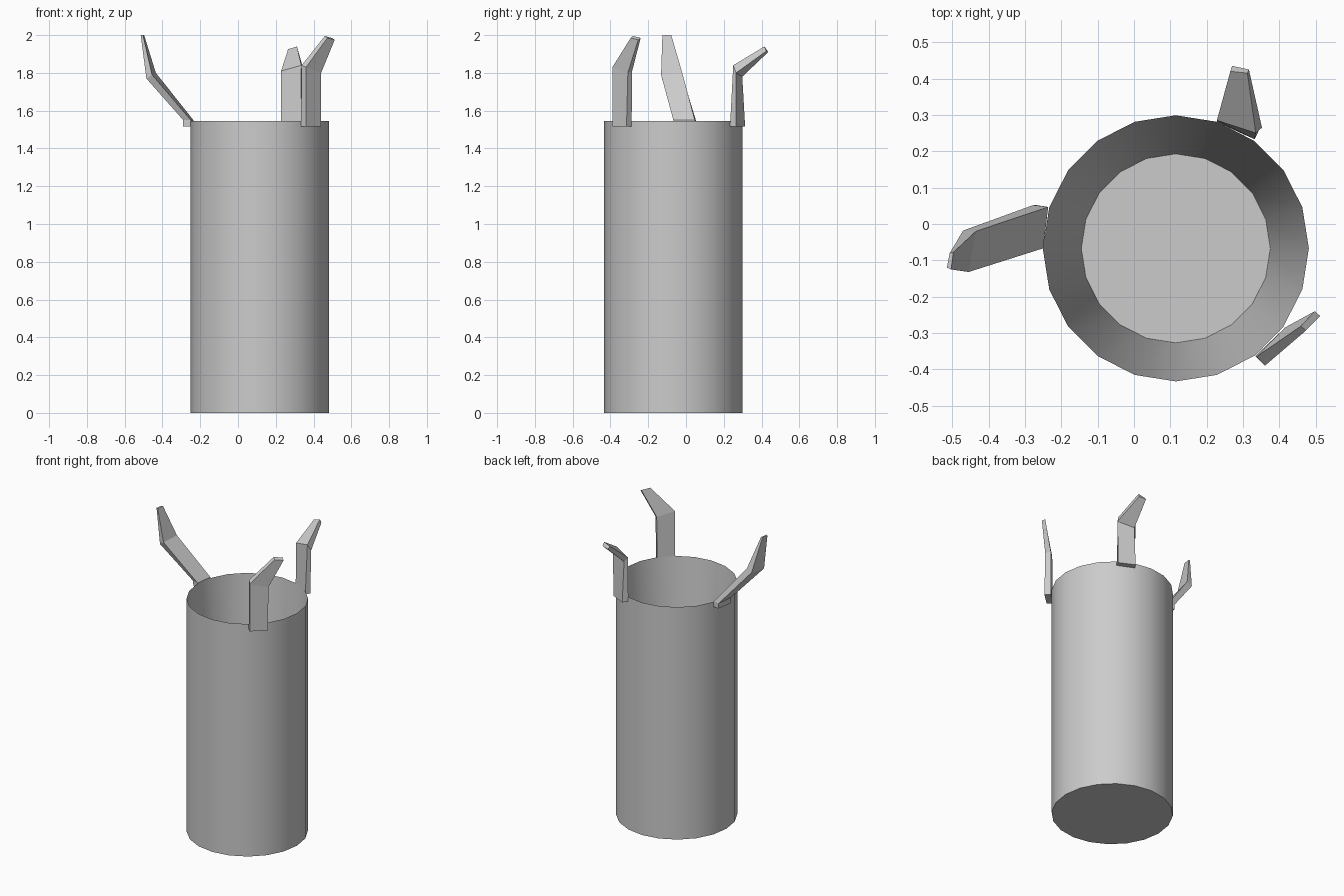
import bpy, bmesh
from math import cos, sin, pi, radians

if "Cube" in bpy.data.objects:
    bpy.data.objects.remove(bpy.data.objects["Cube"])

CX, CY, R, H = 0.115, -0.067, 0.366, 1.545
SIDES = 20


def loft(name, sections, cap_ends=True):
    """Skin a series of closed cross-sections into one solid."""
    bm = bmesh.new()
    rings = [[bm.verts.new(p) for p in s] for s in sections]
    n = len(rings[0])
    for a, b in zip(rings, rings[1:]):
        for i in range(n):
            j = (i + 1) % n
            bm.faces.new((a[i], a[j], b[j], b[i]))
    if cap_ends:
        bm.faces.new(rings[0][::-1])
        bm.faces.new(rings[-1])
    bmesh.ops.recalc_face_normals(bm, faces=bm.faces)
    me = bpy.data.meshes.new(name)
    bm.to_mesh(me)
    bm.free()
    ob = bpy.data.objects.new(name, me)
    bpy.context.collection.objects.link(ob)
    return ob


def ring(r, z):
    return [(CX + r * cos(2 * pi * i / SIDES), CY + r * sin(2 * pi * i / SIDES), z)
            for i in range(SIDES)]


# Hollow tube: outer wall, knife-edge rim, tapering inner wall and floor
tube = loft("tube", [ring(R, 0), ring(R, H), ring(0.26, 0.1)])
bpy.context.view_layer.objects.active = tube
tube.select_set(True)
bpy.ops.object.shade_smooth_by_angle(angle=radians(30))
tube.select_set(False)

# Bent prongs on the rim; each section is outer pair, then inner pair
left = [
    [(-.275, .053, 1.515), (-.29, -.055, 1.515), (-.25, -.067, 1.515), (-.236, .047, 1.515)],
    [(-.277, .052, 1.55), (-.29, -.057, 1.55), (-.25, -.067, 1.55), (-.236, .047, 1.55)],
    [(-.47, -.018, 1.78), (-.485, -.127, 1.77), (-.455, -.132, 1.79), (-.435, -.02, 1.80)],
    [(-.507, -.08, 2.0), (-.515, -.12, 2.0), (-.503, -.125, 2.0), (-.497, -.078, 2.0)],
]
back = [
    [(.25, .313, 1.515), (.347, .265, 1.515), (.332, .233, 1.515), (.228, .28, 1.515)],
    [(.247, .298, 1.78), (.352, .265, 1.80), (.335, .25, 1.84), (.228, .285, 1.81)],
    [(.27, .435, 1.91), (.316, .425, 1.915), (.312, .415, 1.94), (.265, .42, 1.925)],
]
front = [
    [(.36, -.39, 1.515), (.44, -.315, 1.515), (.413, -.288, 1.515), (.333, -.363, 1.515)],
    [(.36, -.39, 1.83), (.44, -.308, 1.80), (.415, -.285, 1.81), (.337, -.365, 1.84)],
    [(.473, -.293, 1.985), (.512, -.253, 1.975), (.497, -.24, 1.985), (.459, -.281, 1.995)],
]
for name, sections in (("left_prong", left), ("back_prong", back), ("front_prong", front)):
    loft(name, sections)
